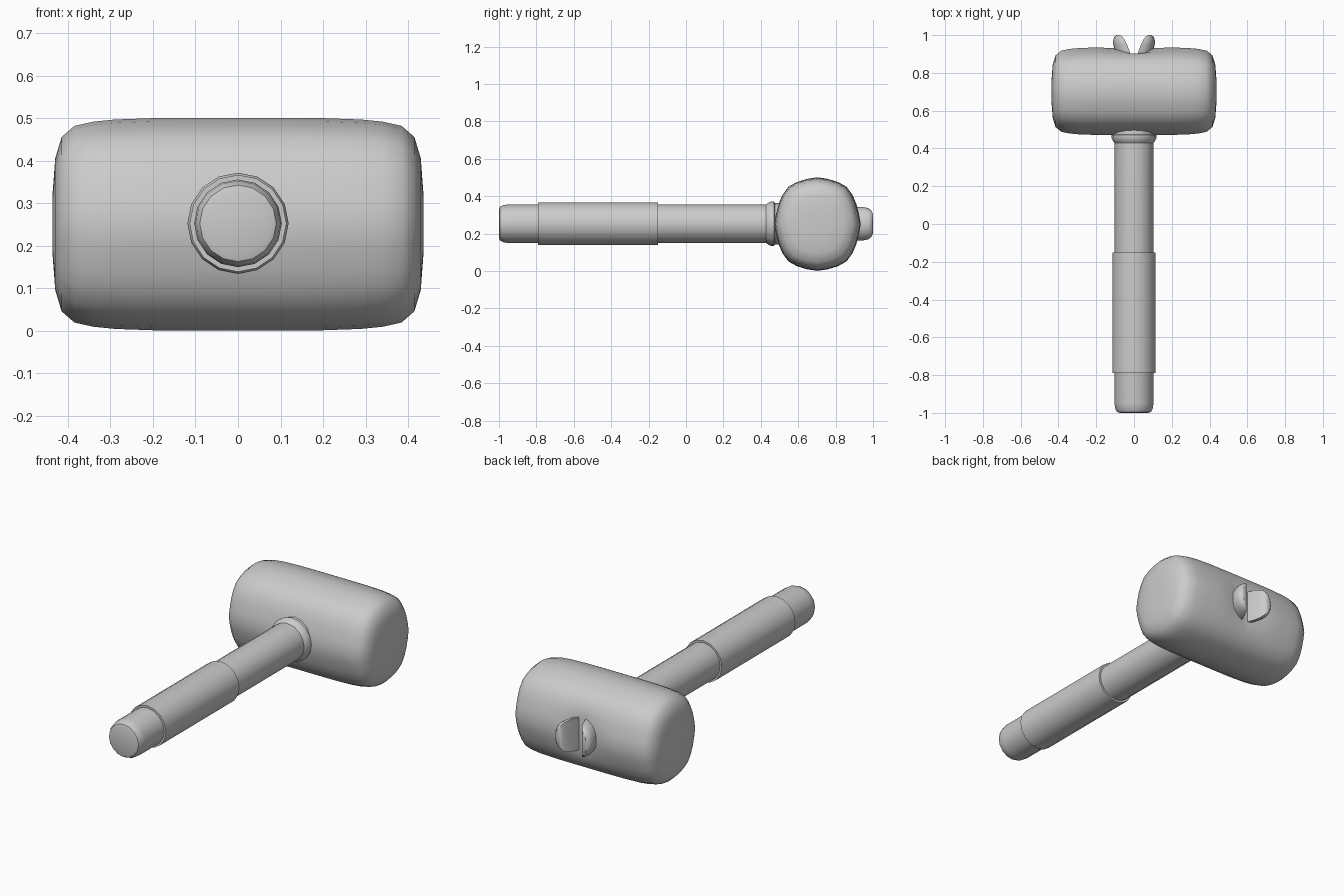
import bpy, bmesh, math
from mathutils import Vector

if "Cube" in bpy.data.objects:
    bpy.data.objects.remove(bpy.data.objects["Cube"])

CZ = 0.253          # height of the handle axis


def loft(name, rings, angle=40):
    """Skin a list of closed rings and cap both ends."""
    bm = bmesh.new()
    vs = [[bm.verts.new(p) for p in r] for r in rings]
    n = len(rings[0])
    for a, b in zip(vs, vs[1:]):
        for i in range(n):
            j = (i + 1) % n
            bm.faces.new((a[i], a[j], b[j], b[i]))
    for r in (vs[0], vs[-1]):
        c = bm.verts.new(sum((v.co for v in r), Vector()) / n)
        for i in range(n):
            bm.faces.new((r[i], r[(i + 1) % n], c))
    bmesh.ops.recalc_face_normals(bm, faces=bm.faces)
    me = bpy.data.meshes.new(name)
    bm.to_mesh(me)
    bm.free()
    ob = bpy.data.objects.new(name, me)
    bpy.context.collection.objects.link(ob)
    bpy.ops.object.select_all(action='DESELECT')
    ob.select_set(True)
    bpy.context.view_layer.objects.active = ob
    bpy.ops.object.shade_smooth_by_angle(angle=math.radians(angle))
    return ob


def lathe(name, profile, sides=16):
    """Revolve (y, radius) pairs around the handle axis."""
    return loft(name, [[(r * math.sin(2 * math.pi * i / sides), y,
                         CZ + r * math.cos(2 * math.pi * i / sides))
                        for i in range(sides)] for y, r in profile])


# Handle, grip sleeve and collar
lathe("handle", [(-1.0, 0.075), (-0.995, 0.09), (-0.975, 0.1), (-0.95, 0.103), (0.6, 0.103)])
lathe("grip_sleeve", [(-0.79, 0.114), (-0.15, 0.114)])
lathe("collar", [(0.425, 0.1), (0.44, 0.112), (0.455, 0.119), (0.47, 0.119),
                 (0.475, 0.111), (0.52, 0.111)])

# Head: rounded cross-section, closing in toward both striking faces
quarter = [(0.232, 0.0), (0.222, 0.055), (0.207, 0.11), (0.188, 0.155), (0.155, 0.2),
           (0.11, 0.225), (0.055, 0.242)]
section = (quarter + [(0, 0.25)] + [(-y, z) for y, z in quarter[::-1]]
           + [(-y, -z) for y, z in quarter[1:]] + [(0, -0.25)]
           + [(y, -z) for y, z in quarter[:0:-1]])
# (x, scale, y limit that forms the dent between the wedge halves)
half = [(0.02, 1, 0.2), (0.1, 1, 0.228), (0.2, 0.998, 1), (0.29, 0.985, 1), (0.34, 0.965, 1),
        (0.385, 0.925, 1), (0.415, 0.82, 1), (0.43, 0.62, 1), (0.436, 0.3, 1)]
stations = [(-x, s, l) for x, s, l in half[::-1]] + half
loft("head", [[(x, 0.703 + min(y * s, l), 0.251 + z * s) for y, z in section]
              for x, s, l in stations])

# Split end of the handle: two flared halves behind the head
blade = [(0.86, 0.008, 0.095, 0.09), (0.91, 0.022, 0.1, 0.09), (0.95, 0.037, 0.11, 0.089),
         (0.975, 0.049, 0.11, 0.083), (0.99, 0.06, 0.105, 0.072), (1.0, 0.075, 0.092, 0.052)]
for side, label in ((-1, "left"), (1, "right")):
    loft("split_end_" + label,
         [[(side * (xi + (xo - xi) * math.sin(math.pi * i / 10)), y,
            CZ + h * math.cos(math.pi * i / 10)) for i in range(11)]
          for y, xi, xo, h in blade])
